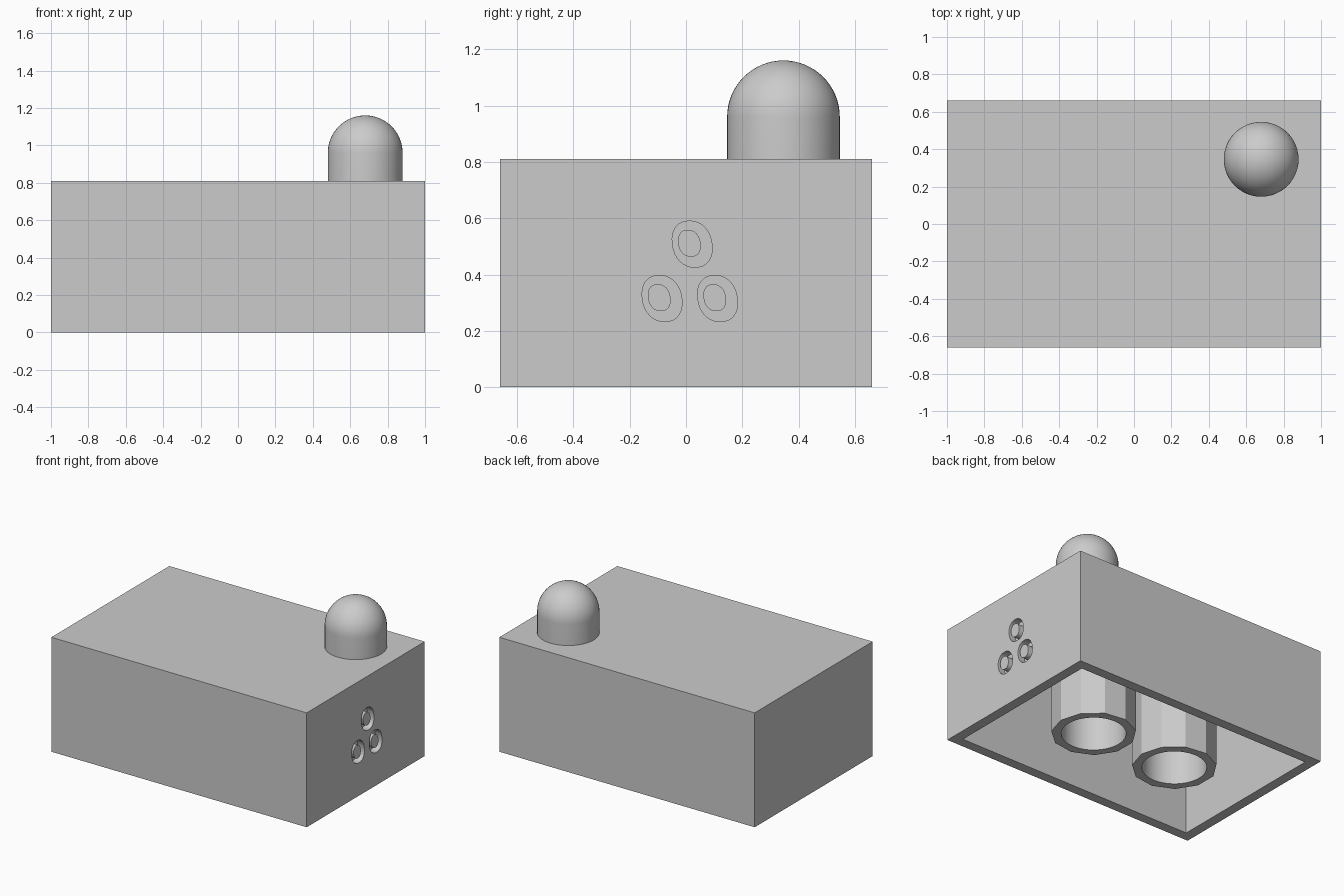
import bpy, bmesh
from math import sin, cos, pi, radians

cube = bpy.data.objects.get("Cube")
if cube:
    bpy.data.objects.remove(cube, do_unlink=True)

LENGTH, WIDTH, HEIGHT = 2.0, 1.32, 0.81
WALL = 0.1
CEILING = HEIGHT - WALL

grey = bpy.data.materials.new("light grey")
grey.use_nodes = True
GREY = (0.6, 0.6, 0.6, 1)
grey.diffuse_color = GREY
grey.node_tree.nodes["Principled BSDF"].inputs["Base Color"].default_value = GREY


def make_object(name, bm):
    bmesh.ops.recalc_face_normals(bm, faces=bm.faces[:])
    mesh = bpy.data.meshes.new(name)
    bm.to_mesh(mesh)
    bm.free()
    mesh.materials.append(grey)
    ob = bpy.data.objects.new(name, mesh)
    bpy.context.collection.objects.link(ob)
    return ob


def select(ob):
    bpy.ops.object.select_all(action='DESELECT')
    ob.select_set(True)
    bpy.context.view_layer.objects.active = ob


def smooth(ob):
    select(ob)
    bpy.ops.object.shade_smooth_by_angle(angle=radians(25))


def cut(ob, cutter):
    mod = ob.modifiers.new("cut", 'BOOLEAN')
    mod.operation = 'DIFFERENCE'
    mod.solver = 'EXACT'
    mod.object = cutter
    select(ob)
    bpy.ops.object.modifier_apply(modifier=mod.name)
    bpy.data.objects.remove(cutter, do_unlink=True)


def loft(bm, rings, closed=False):
    """Skin a list of vertex rings with quads."""
    pairs = list(zip(rings, rings[1:]))
    if closed:
        pairs.append((rings[-1], rings[0]))
    for a, b in pairs:
        for i in range(len(a)):
            j = (i + 1) % len(a)
            bm.faces.new((a[i], a[j], b[j], b[i]))


def circle(bm, x, y, z, r, n):
    return [bm.verts.new((x + r * cos(2 * pi * i / n), y + r * sin(2 * pi * i / n), z))
            for i in range(n)]


def cylinder(name, x, y, r, z0, z1, n):
    bm = bmesh.new()
    rings = [circle(bm, x, y, z, r, n) for z in (z0, z1)]
    loft(bm, rings)
    for ring in rings:
        bm.faces.new(ring)
    return make_object(name, bm)


# Hollow box, open underneath
bm = bmesh.new()
bmesh.ops.create_cube(bm, size=1)
for v in bm.verts:
    v.co.x *= LENGTH
    v.co.y *= WIDTH
    v.co.z = (v.co.z + 0.5) * HEIGHT
bm.normal_update()
bottom = min(bm.faces, key=lambda f: f.calc_center_median().z)
bmesh.ops.inset_region(bm, faces=[bottom], thickness=WALL)
inner = bmesh.ops.extrude_face_region(bm, geom=[bottom])
for v in [g for g in inner["geom"] if isinstance(g, bmesh.types.BMVert)]:
    v.co.z = CEILING
if bottom.is_valid:
    bm.faces.remove(bottom)
box = make_object("box_shell", bm)


# Three slightly slanted ring grooves in the right-hand end
def oval(bm, x, y, z, ry, rz, n=32):
    ring = []
    for i in range(n):
        c, s = cos(2 * pi * i / n), sin(2 * pi * i / n)
        dy = ry * abs(c) ** 0.9 * (1 if c > 0 else -1)
        dz = rz * abs(s) ** 0.9 * (1 if s > 0 else -1)
        ring.append(bm.verts.new((x, y + dy - 0.12 * dz, z + dz)))
    return ring


bm = bmesh.new()
DEPTH = 0.05
for y, z in ((0.022, 0.508), (-0.085, 0.315), (0.112, 0.315)):
    near, far = 1.02, 1 - DEPTH
    outer = [oval(bm, x, y, z, 0.07, 0.082) for x in (near, far)]
    island = [oval(bm, x, y - 0.01, z + 0.003, 0.04, 0.048) for x in (far, near)]
    loft(bm, outer + island, closed=True)
groove_cutter = make_object("groove_cutter", bm)
groove_cutter.hide_render = True
cut(box, groove_cutter)
smooth(box)

# Domed knob on the top, near a back corner
KX, KY, KR = 0.68, 0.346, 0.2
N, STEPS = 48, 16
bm = bmesh.new()
rings = [circle(bm, KX, KY, HEIGHT - 0.02, KR, N)]
for k in range(STEPS):
    a = pi / 2 * k / STEPS
    rings.append(circle(bm, KX, KY, 0.96 + KR * sin(a), KR * cos(a), N))
loft(bm, rings)
bm.faces.new(rings[0])
tip = bm.verts.new((KX, KY, 0.96 + KR))
for i in range(N):
    bm.faces.new((rings[-1][i], rings[-1][(i + 1) % N], tip))
smooth(make_object("domed_knob", bm))

# Two faceted tubes hanging inside, with round bores
for side, x in (("left", 0.336), ("right", -0.336)):
    tube = cylinder(side + "_inner_tube", x, 0, 0.272, 0, CEILING + 0.02, 11)
    bore = cylinder("bore_cutter", x, 0, 0.207, -0.1, HEIGHT + 0.1, 48)
    bore.hide_render = True
    cut(tube, bore)
    smooth(tube)
